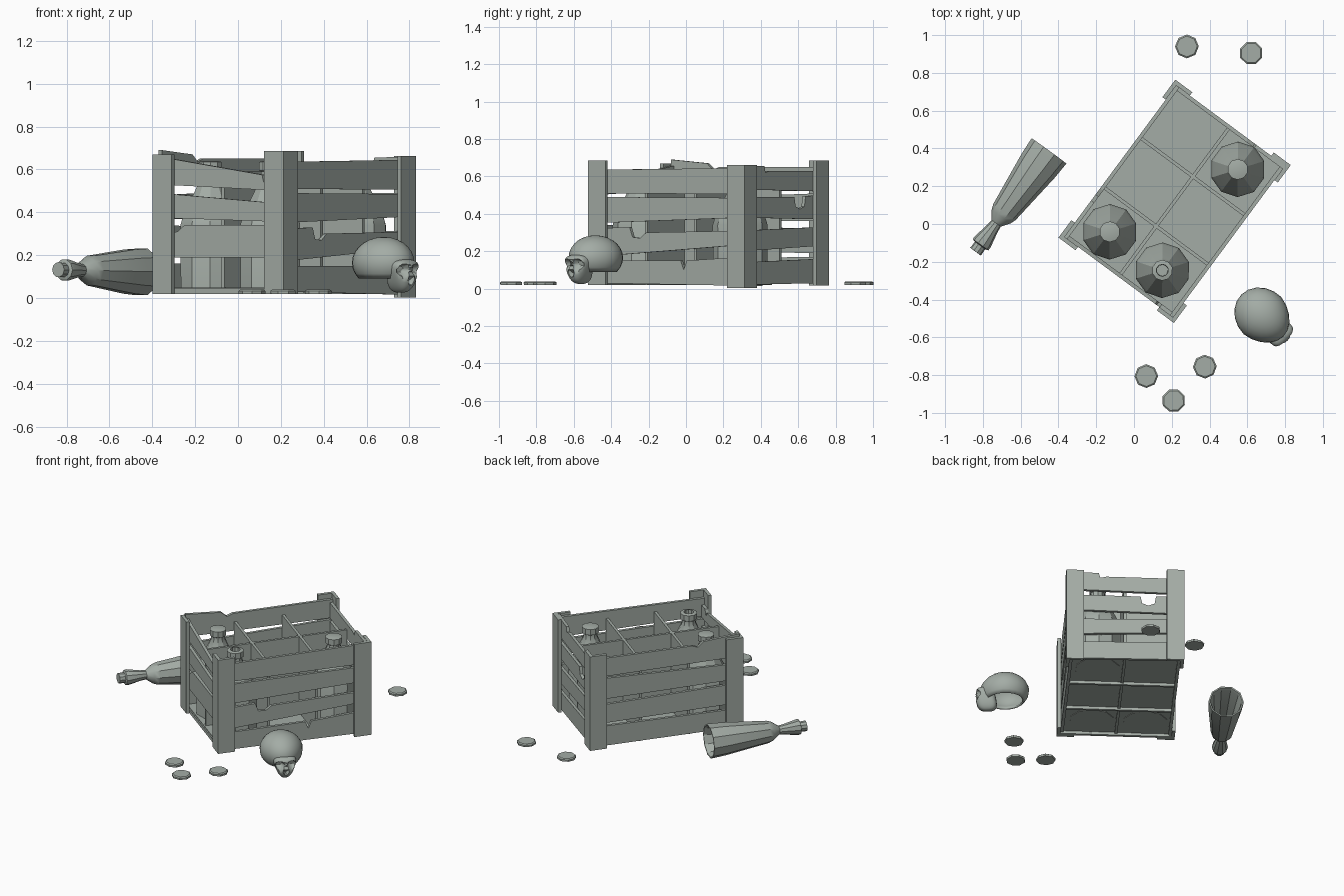
import bpy, bmesh, math
from mathutils import Matrix, Vector

if "Cube" in bpy.data.objects:
    bpy.data.objects.remove(bpy.data.objects["Cube"])

# Single weathered colour
COLOR = (0.37, 0.415, 0.38, 1)
mat = bpy.data.materials.new("weathered_grey_green")
mat.diffuse_color = COLOR
mat.use_nodes = True
mat.node_tree.nodes["Principled BSDF"].inputs["Base Color"].default_value = COLOR

# Crate frame: local x is the long side, local y the short side
CRATE = Matrix.Translation((0.215, 0.12, 0)) @ Matrix.Rotation(math.radians(53.5), 4, 'Z')


def finish(name, bm, matrix, smooth=None):
    bmesh.ops.transform(bm, matrix=matrix, verts=bm.verts)
    bmesh.ops.recalc_face_normals(bm, faces=bm.faces)
    mesh = bpy.data.meshes.new(name)
    bm.to_mesh(mesh)
    bm.free()
    obj = bpy.data.objects.new(name, mesh)
    bpy.context.collection.objects.link(obj)
    mesh.materials.append(mat)
    if smooth:
        bpy.ops.object.select_all(action='DESELECT')
        obj.select_set(True)
        bpy.context.view_layer.objects.active = obj
        bpy.ops.object.shade_smooth_by_angle(angle=math.radians(smooth))
    return obj


def add_board(bm, long_side, depth, thick, outline):
    """Extrude an (along, height) outline through the board thickness."""
    def at(s, w, z):
        return bm.verts.new((s, w, z) if long_side else (w, s, z))
    front = [at(s, depth - thick / 2, z) for s, z in outline]
    back = [at(s, depth + thick / 2, z) for s, z in outline]
    bm.faces.new(front)
    bm.faces.new(back[::-1])
    for i in range(len(front)):
        j = (i + 1) % len(front)
        bm.faces.new((front[i], front[j], back[j], back[i]))


def board(name, long_side, depth, thick, outline):
    bm = bmesh.new()
    add_board(bm, long_side, depth, thick, outline)
    return finish(name, bm, CRATE)


def rect(s0, s1, z0, z1):
    return [(s0, z0), (s1, z0), (s1, z1), (s0, z1)]


def slats(name, long_side, depth, rows):
    """Each row: bottom and top heights at both ends, then points of a broken top edge."""
    half = 0.5 if long_side else 0.36
    for i, (b0, b1, t0, t1, chips) in enumerate(rows):
        outline = [(-half, b0), (half, b0 + b1 - b0), (half, t1)] + chips + [(-half, t0)]
        board(f"{name}_slat_{i + 1}", long_side, depth, 0.02, outline)


def lathe(name, profile, matrix, sides=10, smooth=None):
    bm = bmesh.new()
    rings = []
    for r, z in profile:
        rings.append([bm.verts.new((r * math.cos(k * math.tau / sides),
                                    r * math.sin(k * math.tau / sides), z))
                      for k in range(sides)])
    for low, high in zip(rings, rings[1:]):
        for k in range(sides):
            n = (k + 1) % sides
            bm.faces.new((low[k], low[n], high[n], high[k]))
    bm.faces.new(rings[0][::-1])
    bm.faces.new(rings[-1])
    return finish(name, bm, matrix, smooth)


# L-shaped corner posts, each with its own foot and top height
for name, sx, sy, z0, z1 in (("left", -1, 1, 0.02, 0.67), ("front", -1, -1, 0.02, 0.685),
                             ("right", 1, -1, 0.003, 0.662), ("back", 1, 1, 0.018, 0.685)):
    bm = bmesh.new()
    add_board(bm, True, sy * 0.369, 0.022, rect(sx * 0.405, sx * 0.52, z0, z1))
    add_board(bm, False, sx * 0.509, 0.022, rect(sy * 0.268, sy * 0.358, z0, z1))
    finish(f"{name}_corner_post", bm, CRATE)

# Crooked side slats with broken edges
slats("right_side", True, -0.348, [
    (0.51, 0.505, 0.635, 0.645, []),
    (0.35, 0.38, 0.49, 0.485, []),
    (0.17, 0.235, 0.32, 0.31, [(-0.15, 0.30), (-0.19, 0.27), (-0.24, 0.275), (-0.26, 0.33)]),
    (0.03, 0.015, 0.15, 0.17, [(0.12, 0.15), (0.1, 0.1), (0.08, 0.15)]),
])
slats("left_side", True, 0.348, [
    (0.53, 0.52, 0.69, 0.65, [(-0.18, 0.65), (-0.22, 0.635), (-0.26, 0.67)]),
    (0.37, 0.36, 0.48, 0.51, []),
    (0.2, 0.19, 0.34, 0.32, []),
    (0.03, 0.03, 0.16, 0.17, []),
])
slats("front_end", False, -0.488, [
    (0.5, 0.53, 0.59, 0.66, [(-0.24, 0.575), (-0.25, 0.54), (-0.27, 0.59)]),
    (0.355, 0.375, 0.44, 0.49, []),
    (0.19, 0.19, 0.34, 0.3, [(0.25, 0.31), (0.21, 0.34)]),
    (0.02, 0.02, 0.045, 0.045, []),
])
slats("back_end", False, 0.488, [
    (0.53, 0.52, 0.66, 0.63, [(-0.12, 0.63), (-0.16, 0.62), (-0.17, 0.655)]),
    (0.38, 0.37, 0.49, 0.5, [(0.2, 0.495), (0.19, 0.44), (0.15, 0.425), (0.11, 0.44), (0.1, 0.49)]),
    (0.2, 0.23, 0.31, 0.33, []),
    (0.02, 0.03, 0.14, 0.16, []),
])

# Floor and bottle dividers
board("crate_floor", True, 0, 0.69, rect(-0.49, 0.49, 0.04, 0.05))
board("long_divider", True, 0, 0.018, rect(-0.48, 0.48, 0.03, 0.59))
for i, u in enumerate((-0.163, 0.163)):
    board(f"cross_divider_{i + 1}", False, u, 0.018, rect(-0.34, 0.34, 0.02, 0.59))

# Bottles standing in the crate; one has an open mouth
BOTTLE = [(0.145, 0.036), (0.147, 0.34), (0.135, 0.38), (0.066, 0.52),
          (0.046, 0.57), (0.046, 0.59), (0.055, 0.595), (0.055, 0.635), (0.032, 0.64)]
for name, u, v, inner in (("back", 0.335, -0.168, []),
                          ("left", -0.334, 0.18, []),
                          ("front", -0.332, -0.165, [(0.03, 0.57)])):
    lathe(f"{name}_bottle", BOTTLE + inner, CRATE @ Matrix.Translation((u, v, 0)), 10, 30)

# Fallen bottle with a hollow base
axis = Vector((-0.39, -0.535, 0.01))
lie = Matrix.Translation((-0.45, 0.387, 0.122)) @ axis.to_track_quat('Z', 'Y').to_matrix().to_4x4()
lathe("fallen_bottle", [(0.055, 0.4), (0.097, 0.02), (0.105, 0), (0.114, 0), (0.108, 0.1),
                        (0.073, 0.4), (0.062, 0.43), (0.03, 0.475), (0.034, 0.51),
                        (0.052, 0.6), (0.05, 0.615), (0.034, 0.62), (0.035, 0.66)], lie, 10, 30)

# Loose bottle caps
for i, (x, y) in enumerate(((0.28, 0.94), (0.62, 0.905), (0.065, -0.805),
                            (0.21, -0.935), (0.375, -0.755))):
    lathe(f"bottle_cap_{i + 1}", [(0.062, 0.02), (0.063, 0.033), (0.055, 0.039)],
          Matrix.Translation((x, y, 0)) @ Matrix.Rotation(0.4 * i, 4, 'Z'), 8)

# Skull: local x points out of the face
SKULL = Matrix.Translation((0.68, -0.485, 0.165)) @ Matrix.Rotation(math.radians(-45), 4, 'Z')

bm = bmesh.new()
bmesh.ops.create_uvsphere(bm, u_segments=20, v_segments=14, radius=1)
open_base = [f for f in bm.faces if f.calc_center_median().z < -0.62]
bmesh.ops.delete(bm, geom=open_base, context='FACES')
for v in bm.verts:
    narrow = 0.12 * max(v.co.x, 0)
    v.co = Vector((v.co.x * 0.158, v.co.y * 0.14 * (1 - narrow), v.co.z * 0.12))
cranium = finish("skull_cranium", bm, SKULL, 50)
shell = cranium.modifiers.new("shell", 'SOLIDIFY')
shell.thickness = 0.012
shell.offset = -1

# Face with dented eye sockets and nose, tapering to the upper teeth
bm = bmesh.new()
bmesh.ops.create_icosphere(bm, subdivisions=4, radius=1)
dents = ((0.038, -0.035, 0.03, 0.045), (-0.038, -0.035, 0.03, 0.045), (0, -0.085, 0.017, 0.03))
for v in bm.verts:
    co = Vector([math.copysign(abs(c) ** 0.7, c) for c in v.co])
    taper = 0.72 + 0.3 * co.z
    p = Vector((0.12 + co.x * 0.066 + 0.012 * co.z, co.y * 0.088 * taper, -0.062 + co.z * 0.078))
    if v.co.x > 0:
        for y, z, radius, depth in dents:
            d = math.hypot(p.y - y, p.z - z) / radius
            if d < 1:
                p.x -= depth * (1 - d ** 4)
    v.co = p
finish("skull_face", bm, SKULL, 40)
